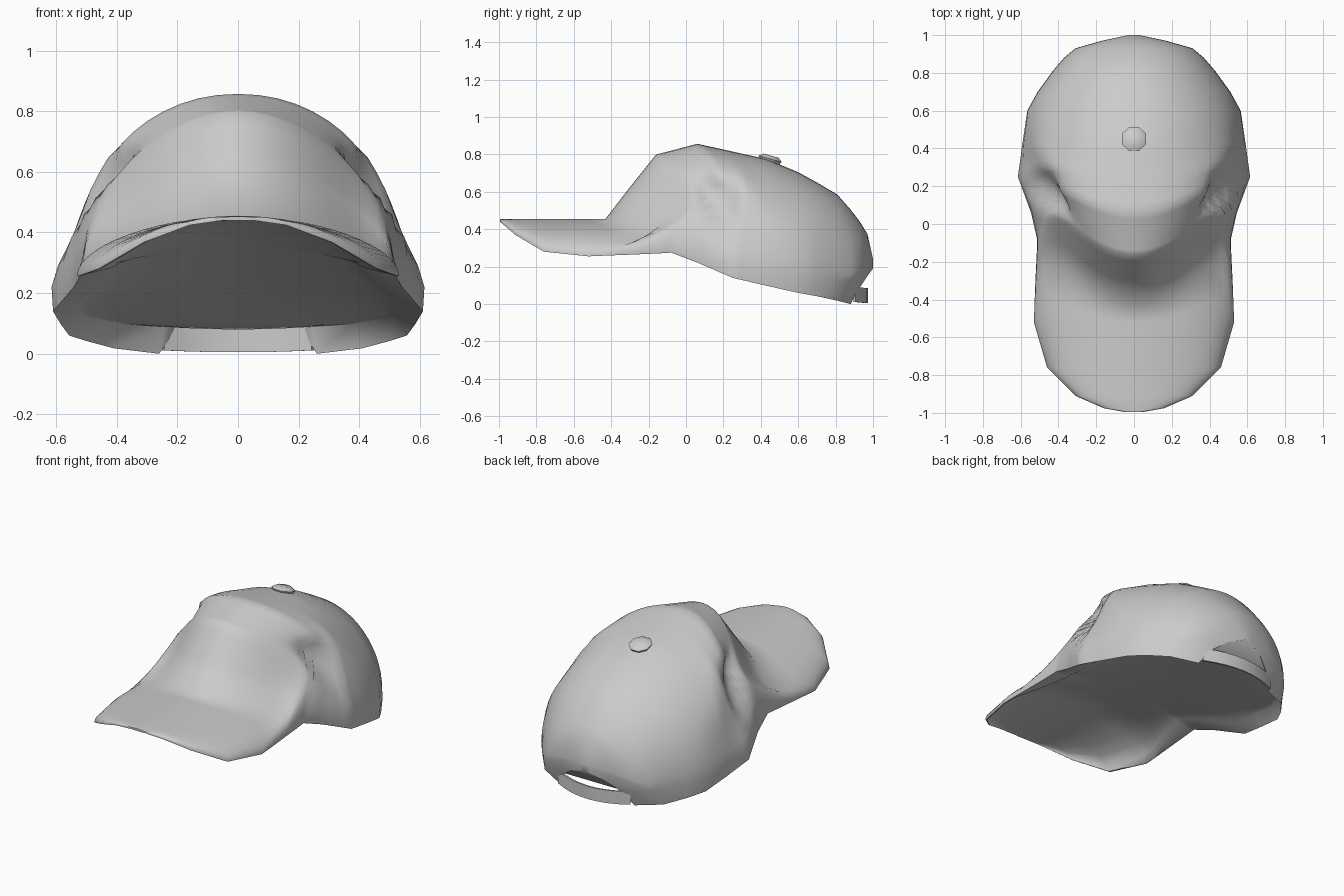
import bpy, bmesh, math

if "Cube" in bpy.data.objects:
    bpy.data.objects.remove(bpy.data.objects["Cube"])

# Lengthwise stations of the cap: y, top z, half width, z at widest, rim x, rim z, arch exponent
ROWS = [
    (-.995, .453, .05, .447, .05, .440, 1.9),
    (-.975, .455, .16, .430, .16, .424, 1.9),
    (-.91, .455, .31, .375, .31, .368, 1.8),
    (-.76, .455, .46, .287, .46, .280, 1.8),
    (-.52, .455, .53, .263, .53, .255, 1.8),
    (-.43, .456, .527, .267, .527, .259, 1.8),
    (-.30, .625, .522, .272, .52, .264, 1.7),
    (-.16, .80, .515, .28, .513, .270, 1.8),
    (-.08, .82, .513, .285, .51, .275, 1.95),
    (.06, .857, .545, .25, .54, .222, 2.1),
    (.25, .815, .615, .22, .61, .14, 2.05),
    (.43, .775, .59, .17, .585, .098, 2),
    (.60, .705, .565, .14, .557, .06, 2),
    (.70, .65, .51, .13, .50, .042, 2),
    (.81, .585, .43, .13, .41, .018, 2),
    (.88, .505, .37, .12, .26, .0, 2),
    (.93, .44, .31, .15, .20, .09, 2),
    (.97, .375, .17, .20, .12, .15, 2),
    (1.0, .24, .03, .215, .02, .19, 2),
]
K = 14


def blend(pts, v):
    for (a, p), (b, q) in zip(pts, pts[1:]):
        if v <= b:
            return p + (q - p) * max(0, v - a) / (b - a)
    return pts[-1][1]


def arch(w, low, top, n, k):
    """Superellipse arch from the +x foot over the middle to the -x foot."""
    out = []
    for i in range(k, -k - 1, -1):
        a = abs(i) / k * math.pi / 2
        x = w * math.sin(a) ** (2 / n) * (1 if i >= 0 else -1)
        out.append((x, low + (top - low) * max(0, math.cos(a)) ** (2 / n)))
    return out


def shape_crown(x, y, z, w):
    """Round the crown front in plan, then press an ear hollow into each side."""
    c = blend([(-.76, 0), (-.52, .8), (-.43, 1.6), (-.16, 1.5), (.06, .9), (.25, .3), (.43, 0)], y)
    y += c * x * x * (1 - (abs(x) / w) ** 6)
    front = .08 + (.6 - z) * .47
    depth = blend([(-.04, 0), (.04, 1), (.09, 1), (.28, 0)], y - front)
    depth *= blend([(.22, 0), (.5, 1), (.6, 1), (.69, 0)], z)
    if abs(x) > .25:
        x -= math.copysign(.08 * depth, x)
    return x, y, z


def make_object(name, bm, angle=50):
    bmesh.ops.recalc_face_normals(bm, faces=bm.faces)
    me = bpy.data.meshes.new(name)
    bm.to_mesh(me)
    bm.free()
    ob = bpy.data.objects.new(name, me)
    bpy.context.collection.objects.link(ob)
    bpy.ops.object.select_all(action='DESELECT')
    ob.select_set(True)
    bpy.context.view_layer.objects.active = ob
    bpy.ops.object.shade_smooth_by_angle(angle=math.radians(angle))
    return ob


def loft(name, rings, angle=50):
    bm = bmesh.new()
    vs = [[bm.verts.new(p) for p in r] for r in rings]
    for a, b in zip(vs, vs[1:]):
        for i in range(len(a)):
            j = (i + 1) % len(a)
            bm.faces.new((a[i], a[j], b[j], b[i]))
    bm.faces.new(vs[0])
    bm.faces.new(vs[-1])
    return make_object(name, bm, angle)


# Extra stations around the ear hollows
stations = []
for a, b in zip(ROWS, ROWS[1:]):
    steps = 4 if -.35 < a[0] < .43 else 1
    for s in range(steps):
        stations.append([p + (q - p) * s / steps for p, q in zip(a, b)])
stations.append(list(ROWS[-1]))

# Crown and brim: arched outside, folded rim, sloping lining underneath
CEILING = [(-.43, .442), (.45, .21), (.88, .08), (.93, .10), (1.0, .19)]
LIFT = [(-.43, .001), (-.05, .015), (.3, .04), (.81, .08), (.88, .09), (.93, .01), (1, .0)]
INSET = [(-.43, .97), (-.1, .80), (.25, .86), (.6, .92), (.88, .93), (1, .97)]
rings = []
for y, zt, w, zm, xr, zr, n in stations:
    ring = [(xr, y, zr)]
    ring += [shape_crown(x, y, z, w) for x, z in arch(w, zm, zt, n, K)]
    ring.append((-xr, y, zr))
    if y <= -.43:
        inner = arch(xr * .98, zr + .001, zt - .014, n, 6)
    else:
        nn = blend([(-.43, 1.8), (0, 1.5), (1, 1.5)], y)
        inner = arch(xr * blend(INSET, y), zr + blend(LIFT, y), blend(CEILING, y), nn, 6)
    ring += [(x, y, z) for x, z in reversed(inner)]
    rings.append(ring)
loft("cap_shell", rings, 60)

# Adjusting strap across the back opening
strap = []
for i in range(-4, 5):
    x = .25 * i / 4
    y = .972 - 1.05 * x * x
    lo = .005 + .1 * x * x
    strap.append([(x, y, lo), (x, y, lo + .08), (x * .97, y - .01, lo + .08), (x * .97, y - .01, lo)])
loft("back_strap", strap, 40)

# Top button, a low eight-sided dome
bm = bmesh.new()
levels = [[bm.verts.new((r * math.cos(math.pi * (k + .5) / 4), r * math.sin(math.pi * (k + .5) / 4), z))
           for k in range(8)] for r, z in ((.058, -.02), (.07, 0), (.045, .018))]
for a, b in zip(levels, levels[1:]):
    for k in range(8):
        bm.faces.new((a[k], a[(k + 1) % 8], b[(k + 1) % 8], b[k]))
bm.faces.new(levels[0])
bm.faces.new(levels[-1])
button = make_object("top_button", bm)
button.location = (0, .45, .776)
button.rotation_euler.x = -.27
